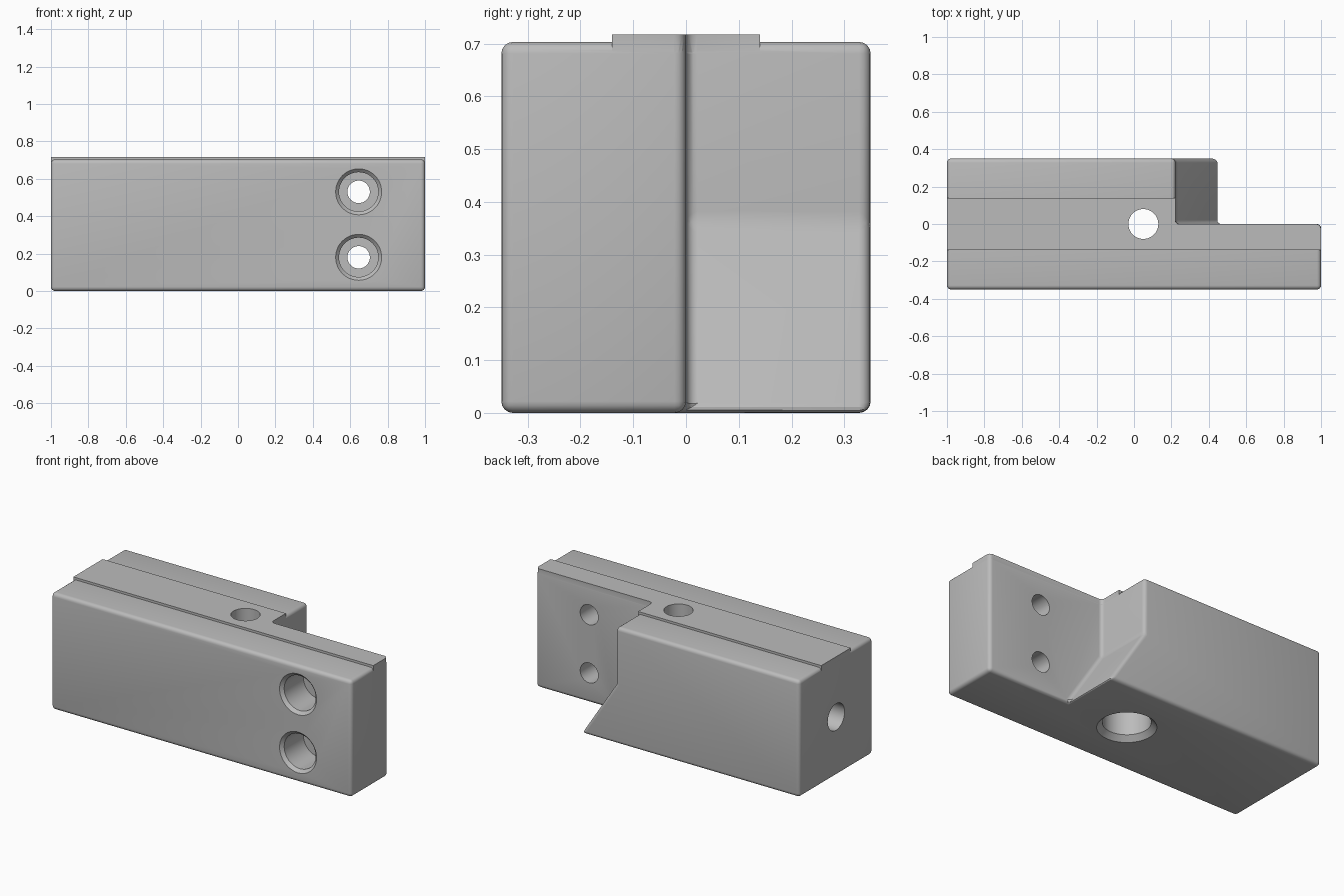
import bpy, bmesh, math
from mathutils import Vector

default = bpy.data.objects.get("Cube")
if default:
    bpy.data.objects.remove(default)

steel = bpy.data.materials.new("plain grey")
steel.use_nodes = True
GREY = (0.5, 0.5, 0.5, 1)
steel.diffuse_color = GREY
steel.node_tree.nodes["Principled BSDF"].inputs["Base Color"].default_value = GREY

HALF_Y = 0.35
TOP = 0.703
FILLET = 0.022


def make_object(name, bm):
    bmesh.ops.recalc_face_normals(bm, faces=bm.faces)
    mesh = bpy.data.meshes.new(name)
    bm.to_mesh(mesh)
    bm.free()
    mesh.materials.append(steel)
    obj = bpy.data.objects.new(name, mesh)
    bpy.context.collection.objects.link(obj)
    return obj


def loft(rings):
    """Bridge closed rings of points and cap both ends."""
    bm = bmesh.new()
    loops = [[bm.verts.new(p) for p in ring] for ring in rings]
    n = len(loops[0])
    for a, b in zip(loops, loops[1:]):
        for i in range(n):
            j = (i + 1) % n
            bm.faces.new((a[i], a[j], b[j], b[i]))
    bm.faces.new(loops[0])
    bm.faces.new(loops[-1])
    return bm


def l_ring(notch, z, half_y, inset=0.0):
    """L-shaped outline, stepping back to the middle beyond the notch."""
    end = 1 - inset
    return [(-end, -half_y, z), (end, -half_y, z), (end, -inset, z),
            (notch - inset, -inset, z), (notch - inset, half_y, z), (-end, half_y, z)]


def boolean(target, tool, operation):
    mod = target.modifiers.new(operation.lower(), 'BOOLEAN')
    mod.operation = operation
    mod.solver = 'EXACT'
    mod.object = tool
    bpy.ops.object.select_all(action='DESELECT')
    bpy.context.view_layer.objects.active = target
    target.select_set(True)
    bpy.ops.object.modifier_apply(modifier=mod.name)
    bpy.data.objects.remove(tool)


def bore(block, origin, direction, steps):
    """Cut a stepped round hole; steps are (radius, depth) pairs."""
    turn = Vector(direction).to_track_quat('Z', 'Y')
    rings = []
    for radius, depth in steps:
        ring = []
        for i in range(48):
            a = math.tau * i / 48
            p = Vector((radius * math.cos(a), radius * math.sin(a), depth))
            ring.append(Vector(origin) + turn @ p)
        rings.append(ring)
    cutter = make_object("bore_cutter", loft(rings))
    cutter.hide_render = True
    boolean(block, cutter, 'DIFFERENCE')


# Main block: L-shaped, with a sloping foot below the notch, all edges rounded
bm = loft([l_ring(0.455, 0, HALF_Y), l_ring(0.222, 0.36, HALF_Y),
           l_ring(0.222, TOP, HALF_Y)])
bmesh.ops.recalc_face_normals(bm, faces=bm.faces)
bmesh.ops.dissolve_limit(bm, angle_limit=0.01, verts=bm.verts, edges=bm.edges)
bmesh.ops.bevel(bm, geom=bm.edges[:], offset=FILLET, offset_type='OFFSET',
                segments=4, profile=0.5, affect='EDGES', clamp_overlap=True)
block = make_object("clamp_block", bm)

# Raised guide strip along the top, rounded only at its two mid-line corners
bm = loft([l_ring(0.222, z, 0.14, 0.001) for z in (0.65, 0.717)])
bmesh.ops.recalc_face_normals(bm, faces=bm.faces)
corners = [e for e in bm.edges
           if all(abs(v.co.y) < 0.01 for v in e.verts)
           and abs(e.verts[0].co.z - e.verts[1].co.z) > 0.01]
bmesh.ops.bevel(bm, geom=corners, offset=FILLET, offset_type='OFFSET',
                segments=4, profile=0.5, affect='EDGES')
boolean(block, make_object("guide_strip", bm), 'UNION')

# Two counterbored screw holes through the thin arm
for z in (0.18, 0.53):
    bore(block, (0.645, -HALF_Y, z), (0, 1, 0),
         [(0.123, -0.05), (0.123, 0), (0.105, 0.018), (0.105, 0.2),
          (0.06, 0.2), (0.06, 0.5)])

# Vertical hole with a wide counterbore underneath
bore(block, (0.05, 0, 0), (0, 0, 1),
     [(0.16, -0.05), (0.16, 0), (0.13, 0.03), (0.13, 0.4),
      (0.08, 0.4), (0.08, 0.9)])

# Blind hole in the end face
bore(block, (-1, 0, 0.355), (1, 0, 0), [(0.08, -0.1), (0.08, 0.45)])

bpy.ops.object.select_all(action='DESELECT')
bpy.context.view_layer.objects.active = block
block.select_set(True)
bpy.ops.object.shade_smooth_by_angle(angle=math.radians(30))
